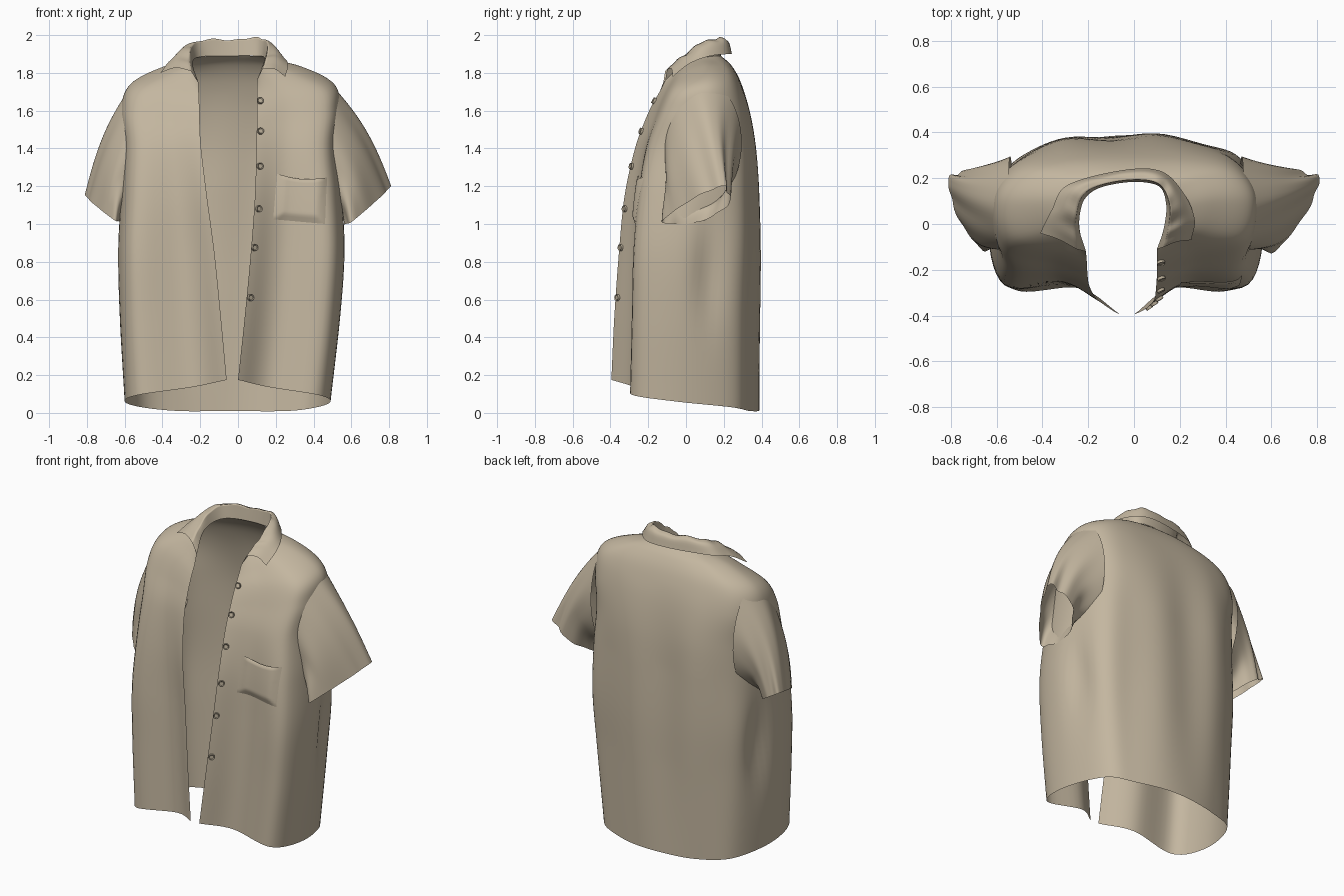
import bpy, bmesh, math
from mathutils import Vector
from mathutils.bvhtree import BVHTree

if "Cube" in bpy.data.objects:
    bpy.data.objects.remove(bpy.data.objects["Cube"])


def material(name, rgb):
    m = bpy.data.materials.new(name)
    m.diffuse_color = (*rgb, 1)
    m.use_nodes = True
    m.node_tree.nodes["Principled BSDF"].inputs["Base Color"].default_value = m.diffuse_color
    return m


CLOTH = material("tan cloth", (0.55, 0.47, 0.35))
BUTTON = material("button tan", (0.50, 0.43, 0.32))


def lerp(a, b, t):
    return a + (b - a) * t


def resample(pts, n):
    """Catmull-Rom curve through pts, sampled at n places."""
    p = [Vector(q) for q in pts]
    p = [2 * p[0] - p[1]] + p + [2 * p[-1] - p[-2]]
    segs, out = len(p) - 3, []
    for i in range(n):
        s = i / (n - 1) * segs
        k = min(int(s), segs - 1)
        t = s - k
        a, b, c, d = p[k:k + 4]
        out.append(0.5 * (2 * b + (c - a) * t + (2 * a - 5 * b + 4 * c - d) * t * t
                          + (3 * b - a - 3 * c + d) * t ** 3))
    return out


def surface(rows, nu, nv):
    """Smooth grid through rows of control points."""
    rows = [resample(r, nu) for r in rows]
    cols = [resample(c, nv) for c in zip(*rows)]
    return [list(r) for r in zip(*cols)]


def make_object(name, bm, mat):
    me = bpy.data.meshes.new(name)
    bm.to_mesh(me)
    bm.free()
    me.materials.append(mat)
    for f in me.polygons:
        f.use_smooth = True
    ob = bpy.data.objects.new(name, me)
    bpy.context.collection.objects.link(ob)
    return ob


def grid_bmesh(grid, closed=False, flip=False):
    bm = bmesh.new()
    v = [[bm.verts.new(p) for p in r] for r in grid]
    n = len(v[0])
    for i in range(len(v) - 1):
        for j in range(n if closed else n - 1):
            k = (j + 1) % n
            bm.faces.new((v[i][j], v[i][k], v[i + 1][k], v[i + 1][j]))
    if flip:
        bmesh.ops.reverse_faces(bm, faces=bm.faces)
    bm.normal_update()
    return bm


# Collar lines, left front to right front: neck seam, folded crest, outer edge
seam = [(-.21, -.12, 1.75), (-.24, 0, 1.85), (-.20, .13, 1.885), (-.05, .18, 1.89),
        (.10, .17, 1.89), (.14, .09, 1.88), (.13, -.02, 1.84), (.10, -.11, 1.76)]
crest = [(-.25, -.11, 1.81), (-.255, .02, 1.91), (-.21, .14, 1.97), (-.05, .19, 1.975),
         (.10, .18, 1.985), (.155, .09, 1.965), (.15, -.02, 1.89), (.13, -.10, 1.82)]
outer = [(-.41, -.04, 1.80), (-.36, .06, 1.865), (-.29, .17, 1.895), (-.05, .235, 1.90),
         (.12, .23, 1.90), (.22, .13, 1.89), (.265, .02, 1.85), (.25, -.07, 1.78)]

# Body levels: z edge, z side, z back, x left, x right, x edges, y edge, y front, y side, y back
levels = [
    (.175, .06, .01, -.60, .49, -.06, .00, -.395, -.29, -.05, .39),
    (.50, .50, .50, -.625, .54, -.09, .035, -.38, -.28, -.02, .39),
    (.85, .85, .85, -.635, .565, -.125, .068, -.355, -.27, .02, .39),
    (1.15, 1.15, 1.15, -.62, .55, -.165, .09, -.325, -.26, .05, .38),
    (1.40, 1.40, 1.40, -.61, .525, -.195, .097, -.27, -.23, .08, .365),
    (1.54, 1.60, 1.60, -.62, .54, -.203, .10, -.22, -.18, .10, .335),
    (1.63, 1.74, 1.75, -.57, .51, -.205, .10, -.18, -.14, .10, .29),
    (1.70, 1.83, 1.84, -.40, .34, -.208, .10, -.14, -.10, .10, .24),
]


def ring(i, ze, zs, zb, xl, xr, el, er, ye, yf, ys, yb):
    k = .03 + max(0, i - 2) * .07
    drop = max(.012, .05 - .010 * i)

    def half(x, e):
        return [(e, ye, ze),
                (lerp(e, x, .33), yf + .01, lerp(ze, zs, .33)),
                (lerp(e, x, .87), lerp(yf, ys, k), lerp(ze, zs, .7)),
                (x, ys, zs),
                (x * .85, lerp(ys, yb, .66), lerp(zs, zb, .6)),
                (x * .52, yb - drop, zb)]
    return half(xl, el) + [((xl + xr) / 2, yb, zb)] + half(xr, er)[::-1]


rows = [ring(i, *l) for i, l in enumerate(levels)]
rows.append(resample(seam, 13))
body = surface(rows, 97, 65)
# Soft drape: vertical folds on the back, hollows under the arms
for r in body:
    for p in r:
        fade = max(0, min(1, (1.7 - p.z) * 2)) * min(1, .4 + p.z)
        if p.y > .2:
            p.y += .010 * math.sin(p.x * 15) * fade * min(1, (p.y - .2) * 8)
        if abs(p.x) > .3:
            dent = math.exp(-((p.y - .12) / .08) ** 2 - ((p.z - .75) / .28) ** 2)
            p.x -= math.copysign(.04 * dent, p.x)
bm = grid_bmesh(body)
tree = BVHTree.FromBMesh(bm)
make_object("shirt_body", bm, CLOTH)

# Collar: stand rising from the seam, then fall turned outwards
mid = [lerp(Vector(a), Vector(b), .6) for a, b in zip(seam, crest)]
stand = surface([seam, mid, crest], 64, 8)
roll = [lerp(Vector(a), Vector(b), .5) + Vector((0, .008, .022)) for a, b in zip(crest, outer)]
fall = surface([crest, roll, outer], 64, 10)
collar = stand + fall[1:]
for i, r in enumerate(collar):
    for j, p in enumerate(r):
        w = math.exp(-((i - 8) / 4) ** 2)
        p.z += .007 * w * math.sin(j * .75) * math.sin(j * .21)
make_object("collar", grid_bmesh(collar), CLOTH)


# Sleeves: sections swept from the armhole to a slanted hem pinched at its outer tip
def sleeve(name, s, arm_x, hem_c, hem_u, pinch):
    c0, c1 = Vector((arm_x, .09, 1.43)), Vector(hem_c)
    u0, u1 = Vector((.01, 0, .325)), Vector(hem_u)
    v0, v1 = Vector((0, -.205, 0)), Vector((0, -.14, -.02))
    grid = []
    for i in range(25):
        t = i / 24
        c = lerp(c0, c1, t) + Vector((.025, -.01, .025)) * math.sin(math.pi * t)
        u, v = lerp(u0, u1, t), lerp(v0, v1, t)
        r = []
        for j in range(56):
            a = 2 * math.pi * j / 56
            k = 1 + .05 * t * math.sin(5 * a + 1 + 2 * t) + .03 * t * math.sin(9 * a)
            w = math.sin(a) * (1 - pinch * t * math.cos(a))
            p = c + (u * math.cos(a) + v * w) * k
            r.append(Vector((p.x * s, p.y, p.z)))
        grid.append(r)
    make_object(name, grid_bmesh(grid, True, s > 0), CLOTH)


sleeve("right_sleeve", 1, .47, (.685, .09, 1.10), (.125, .095, .10), .5)
sleeve("left_sleeve", -1, .54, (.715, .08, 1.085), (.095, .09, .07), .3)


def on_body(x, z):
    """Point and forward normal on the front panels."""
    hit, n, _, _ = tree.ray_cast(Vector((x, -1, z)), Vector((0, 1, 0)))
    if hit is None or hit.y > 0:
        hit, n, _, _ = tree.find_nearest(Vector((x, -.3, z)))
    return hit, (n if n.y < 0 else -n)


# Chest pocket: a puffed patch following the front panel
tl, tr, bl, br = [Vector(p) for p in ((.205, 1.265), (.47, 1.245), (.185, 1.025), (.46, 1.00))]
N = 20
patch = []
for i in range(N + 1):
    r = []
    for j in range(N + 1):
        a, b = j / N, i / N
        q = lerp(lerp(bl, br, a), lerp(tl, tr, a), b)
        q.y -= .018 * math.sin(math.pi * a) * b
        hit, n = on_body(q.x, q.y)
        puff = min(1, 6 * a, 6 * (1 - a), 6 * b, 10 * (1 - b) + .5)
        r.append(hit + n * (.003 + .017 * puff))
    patch.append(r)
make_object("chest_pocket", grid_bmesh(patch), CLOTH)

# Buttons: small discs with a recessed face along the right edge
for i, (x, z) in enumerate([(.117, 1.65), (.118, 1.49), (.115, 1.305),
                            (.108, 1.08), (.086, .875), (.064, .61)]):
    hit, n = on_body(x, z)
    bm = bmesh.new()
    bmesh.ops.create_cone(bm, cap_ends=True, segments=20, radius1=.018, radius2=.017, depth=.012)
    bm.normal_update()
    face = max(bm.faces, key=lambda f: f.calc_center_median().z)
    bmesh.ops.inset_region(bm, faces=[face], thickness=.005)
    bmesh.ops.translate(bm, verts=face.verts, vec=(0, 0, -.004))
    ob = make_object(f"button_{i + 1}", bm, BUTTON)
    ob.data.shade_flat()
    ob.rotation_euler = n.to_track_quat('Z', 'Y').to_euler()
    ob.location = hit + n * .006
